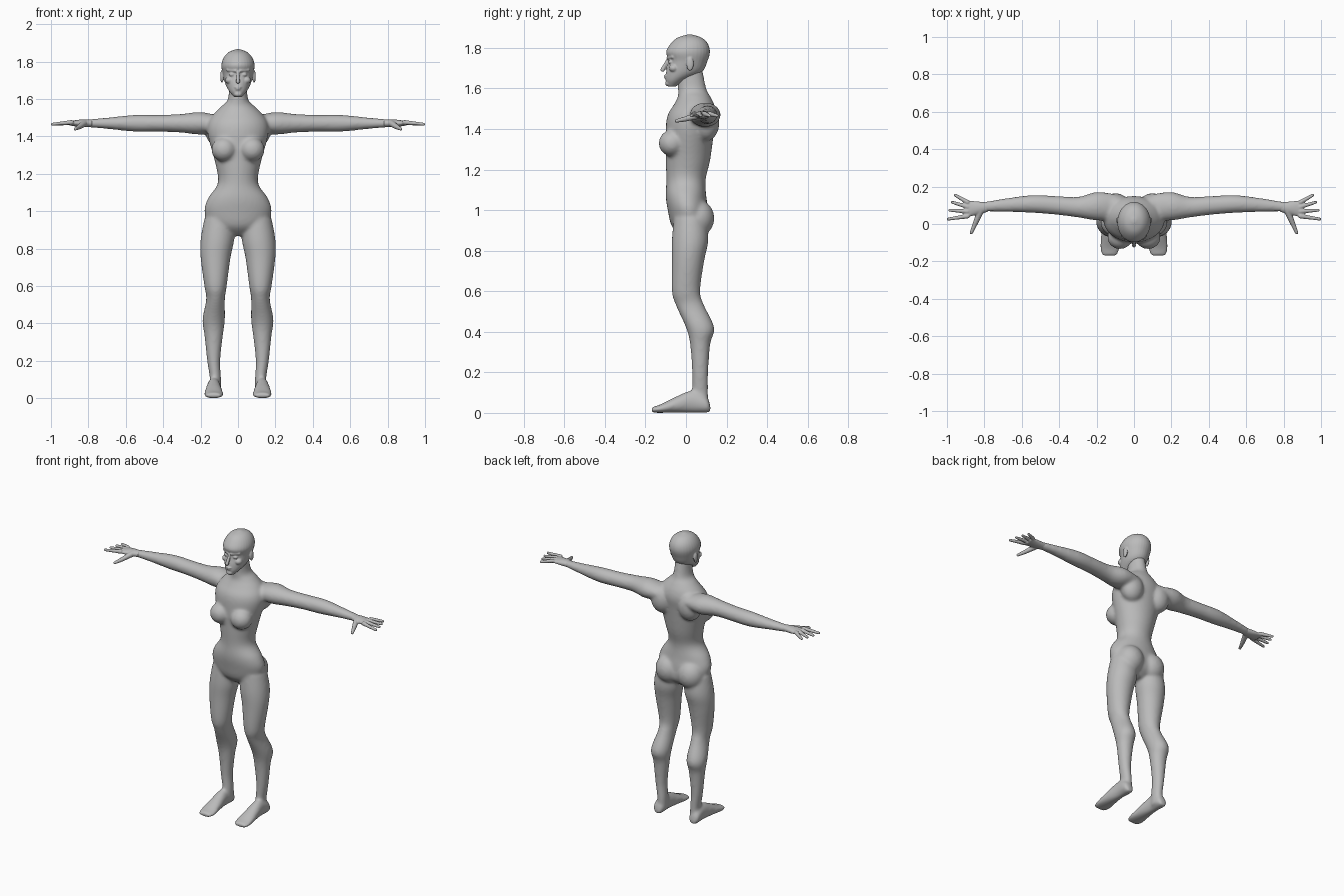
import bpy, bmesh, math
from mathutils import Matrix, Vector

cube = bpy.data.objects.get("Cube")
if cube:
    bpy.data.objects.remove(cube, do_unlink=True)

skin = bpy.data.materials.new("plain grey")
skin.use_nodes = True
grey = (.5, .5, .5, 1)
skin.diffuse_color = grey
skin.node_tree.nodes["Principled BSDF"].inputs["Base Color"].default_value = grey


def spline(before, start, end, after, t):
    """Smooth curve through the start and end values, shaped by their neighbours."""
    leave, arrive = (end - before) / 2, (after - start) / 2
    bend = end - start
    return start + t * (leave + t * (3 * bend - 2 * leave - arrive
                                     + t * (leave + arrive - 2 * bend)))


def oriented(axis, along, u, v):
    """Place a section point so that the loft runs along the named axis."""
    if axis == "X":
        return Vector((along, u, v))
    if axis == "Y":
        return Vector((u, along, v))
    return Vector((u, v, along))


def loft(bm, axis, rows, sides=32, steps=5):
    """Oval sections along an axis; each row is position, centre u, v, radius u, v."""
    sections, last = [], len(rows) - 1
    for i in range(last):
        near = [rows[max(0, i - 1)], rows[i], rows[i + 1], rows[min(last, i + 2)]]
        for step in range(steps):
            sections.append([spline(*values, step / steps) for values in zip(*near)])
    sections.append(rows[last])
    rings = []
    for along, centre_u, centre_v, radius_u, radius_v in sections:
        ring = []
        for side in range(sides):
            angle = math.tau * side / sides
            u = centre_u + radius_u * math.cos(angle)
            v = centre_v + radius_v * math.sin(angle)
            ring.append(bm.verts.new(oriented(axis, along, u, v)))
        rings.append(ring)
    for lower, upper in zip(rings, rings[1:]):
        for side in range(sides):
            after = (side + 1) % sides
            bm.faces.new((lower[side], lower[after], upper[after], upper[side]))
    bm.faces.new(rings[0])
    bm.faces.new(rings[-1])


def column(bm, rows):
    """Upright loft on the centre line; each row is height, y, half width, half depth."""
    loft(bm, "Z", [(height, 0, y, width, depth) for height, y, width, depth in rows])


def reach(bm, rows, level=1.47):
    """Sideways loft at arm level; each row is x, y, half depth, half thickness."""
    loft(bm, "X", [(x, y, level, depth, thick) for x, y, depth, thick in rows])


def blob(bm, centre, radii):
    placed = Matrix.LocRotScale(Vector(centre), None, Vector(radii))
    bmesh.ops.create_uvsphere(bm, u_segments=24, v_segments=16, radius=1, matrix=placed)


def tube(bm, start, end, thick, thin):
    """Tapered limb with round ends."""
    start, end = Vector(start), Vector(end)
    blob(bm, start, [thick] * 3)
    blob(bm, end, [thin] * 3)
    turn = (end - start).to_track_quat("Z", "Y")
    placed = Matrix.LocRotScale((start + end) / 2, turn, None)
    bmesh.ops.create_cone(bm, cap_ends=True, segments=24, radius1=thick, radius2=thin,
                          depth=(end - start).length, matrix=placed)


def mirror(bm):
    """Repeat everything built so far on the other side."""
    everything = bm.verts[:] + bm.edges[:] + bm.faces[:]
    copied = bmesh.ops.duplicate(bm, geom=everything)["geom"]
    for item in copied:
        if isinstance(item, bmesh.types.BMVert):
            item.co.x *= -1


def finish(bm, name, voxel, softness):
    """Fuse the overlapping volumes into one smooth skin."""
    bmesh.ops.recalc_face_normals(bm, faces=bm.faces)
    mesh = bpy.data.meshes.new(name)
    bm.to_mesh(mesh)
    bm.free()
    mesh.materials.append(skin)
    part = bpy.data.objects.new(name, mesh)
    bpy.context.collection.objects.link(part)
    fuse = part.modifiers.new("fuse", "REMESH")
    fuse.mode = "VOXEL"
    fuse.voxel_size = voxel
    fuse.use_smooth_shade = True
    soften = part.modifiers.new("soften", "SMOOTH")
    soften.factor = .5
    soften.iterations = softness


# Leg, from hip through knee and calf to heel
body = bmesh.new()
loft(body, "Z", [
    (.96, .1, .02, .08, .08), (.85, .11, .02, .09, .09), (.75, .12, .01, .08, .08),
    (.6, .12, 0, .06, .07), (.53, .12, .02, .05, .07), (.42, .13, .07, .06, .07),
    (.34, .13, .07, .05, .05), (.2, .13, .07, .035, .04), (.1, .12, .07, .03, .04),
    (.02, .12, .07, .03, .04)])

# Foot, resting on the ground from heel to toes: y, half width, half height
loft(body, "Y", [(y, .13, height, width, height) for y, width, height in [
    (.12, .02, .02), (.1, .035, .04), (.03, .035, .055), (-.05, .045, .04),
    (-.13, .053, .02), (-.17, .04, .015)]])

# Arm, from shoulder to wrist
reach(body, [
    (.1, .09, .07, .04), (.2, .095, .076, .06), (.3, .09, .055, .05), (.42, .1, .05, .045),
    (.55, .107, .047, .045), (.7, .1, .035, .03), (.82, .09, .025, .02)])

# Breast, buttock and shoulder blade
blob(body, (.075, -.07, 1.33), (.068, .065, .065))
blob(body, (.08, .06, .96), (.085, .08, .09))
blob(body, (.1, .1, 1.43), (.075, .065, .09))
mirror(body)

# Torso and neck
column(body, [
    (.87, .02, .05, .04), (.92, .02, .15, .09), (1, .01, .18, .1), (1.07, 0, .16, .1),
    (1.15, 0, .108, .097), (1.25, .01, .12, .11), (1.4, .02, .16, .12),
    (1.47, .03, .16, .12), (1.52, .04, .13, .1), (1.56, .04, .09, .08),
    (1.6, .03, .054, .07), (1.7, .02, .046, .06)])
finish(body, "body", voxel=.008, softness=14)

# Hand: palm, fanned fingers and thumb
hands = bmesh.new()
reach(hands, [(.78, .09, .025, .02), (.84, .085, .036, .02), (.9, .08, .046, .012)])
for finger in range(4):
    angle, length = .22 * finger - .15, .105 - .01 * finger
    root = Vector((.89, .042 + .025 * finger, 1.475))
    tip = root + Vector((math.cos(angle) * length, math.sin(angle) * length, -.01))
    tube(hands, root, tip, thick=.0125, thin=.008)
tube(hands, (.82, .07, 1.47), (.85, 0, 1.45), thick=.018, thin=.013)
tube(hands, (.85, 0, 1.45), (.87, -.047, 1.44), thick=.013, thin=.009)
mirror(hands)
finish(hands, "hands", voxel=.004, softness=4)

# Face: brow, eye, cheek and ear on each side
head = bmesh.new()
tube(head, (.012, -.09, 1.75), (.055, -.065, 1.755), thick=.007, thin=.008)
blob(head, (.032, -.074, 1.73), (.017, .014, .01))
blob(head, (.045, -.06, 1.7), (.024, .024, .02))
blob(head, (.086, .02, 1.72), (.009, .018, .034))
mirror(head)

# Skull and jaw
column(head, [
    (1.61, -.07, .02, .02), (1.64, -.05, .046, .05), (1.68, -.01, .068, .088),
    (1.735, .01, .081, .096), (1.78, .01, .089, .108), (1.82, .016, .077, .092),
    (1.85, .018, .05, .06), (1.866, .018, .01, .01)])

# Nose, lips and chin
tube(head, (0, -.088, 1.745), (0, -.115, 1.692), thick=.007, thin=.011)
blob(head, (0, -.098, 1.662), (.02, .011, .005))
blob(head, (0, -.097, 1.652), (.016, .011, .005))
blob(head, (0, -.088, 1.625), (.022, .015, .014))
finish(head, "head", voxel=.004, softness=4)
